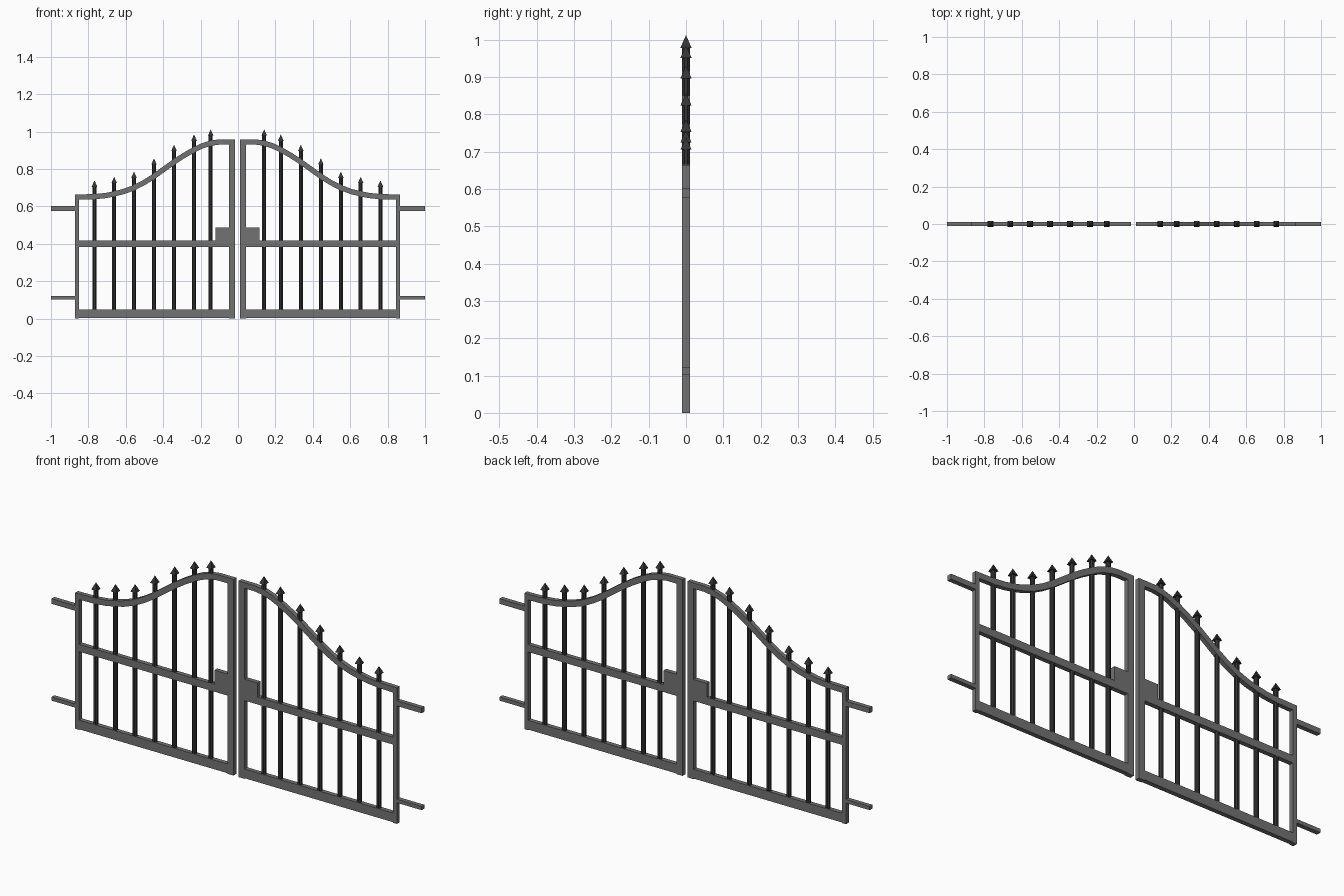
import bpy, bmesh, math
from mathutils import Vector, Matrix

if "Cube" in bpy.data.objects:
    bpy.data.objects.remove(bpy.data.objects["Cube"])

CX = -0.003          # plane between the two leaves
D = 0.011            # half depth of the frame

def material(name, v):
    m = bpy.data.materials.new(name)
    m.diffuse_color = (v, v, v, 1)
    m.use_nodes = True
    m.node_tree.nodes["Principled BSDF"].inputs["Base Color"].default_value = m.diffuse_color
    return m

GREY = material("frame_grey", 0.17)
DARK = material("bar_dark", 0.035)

def finish(name, bm, mat, mirror=True):
    me = bpy.data.meshes.new(name)
    bmesh.ops.recalc_face_normals(bm, faces=bm.faces)
    bm.to_mesh(me)
    bm.free()
    me.materials.append(mat)
    ob = bpy.data.objects.new(name, me)
    bpy.context.collection.objects.link(ob)
    if mirror:
        ob.location.x = CX
        ob.modifiers.new("other_leaf", 'MIRROR')
    return ob

def box(name, x0, x1, z0, z1, d=D, mirror=True):
    bm = bmesh.new()
    mat = Matrix.Translation(((x0 + x1) / 2, 0, (z0 + z1) / 2)) @ Matrix.Diagonal((x1 - x0, 2 * d, z1 - z0, 1))
    bmesh.ops.create_cube(bm, size=1, matrix=mat)
    return finish(name, bm, GREY, mirror)

# Frame of one leaf, mirrored to the other
box("outer_stile", 0.848, 0.869, 0, 0.664)
box("inner_stile", 0.0135, 0.046, 0, 0.958)
box("bottom_rail", 0.046, 0.848, 0.003, 0.048)
box("middle_rail", 0.046, 0.848, 0.382, 0.418)
box("lock_box", 0.046, 0.117, 0.40, 0.487)

# Swept top rail: rectangular section along an S-shaped path
path = [(0.855, 0.650), (0.765, 0.652), (0.705, 0.658), (0.659, 0.667), (0.61, 0.679),
        (0.553, 0.700), (0.50, 0.727), (0.446, 0.761), (0.339, 0.838), (0.285, 0.873),
        (0.232, 0.903), (0.19, 0.923), (0.143, 0.938), (0.10, 0.944), (0.04, 0.944)]
pts = [Vector((x, 0, z)) for x, z in path]
bm = bmesh.new()
rings = []
for i, p in enumerate(pts):
    t = (pts[min(i + 1, len(pts) - 1)] - pts[max(i - 1, 0)]).normalized()
    n = Vector((-t.z, 0, t.x)) * 0.014
    y = Vector((0, D, 0))
    rings.append([bm.verts.new(p + a * n + b * y) for a, b in ((1, 1), (1, -1), (-1, -1), (-1, 1))])
for a, b in zip(rings, rings[1:]):
    for k in range(4):
        bm.faces.new((a[k], a[(k + 1) % 4], b[(k + 1) % 4], b[k]))
bm.faces.new(rings[0])
bm.faces.new(rings[-1])
finish("curved_top_rail", bm, GREY)

# Vertical bars with pointed finials (x, height of tip)
bars = [(0.143, 1.012), (0.232, 0.985), (0.339, 0.93), (0.446, 0.857),
        (0.553, 0.786), (0.659, 0.758), (0.7645, 0.739)]
for i, (x, tip) in enumerate(bars, 1):
    base = tip - 0.034
    bm = bmesh.new()
    bmesh.ops.create_cone(bm, cap_ends=True, segments=8, radius1=0.0115, radius2=0.0115, depth=base - 0.03,
                          matrix=Matrix.Translation((x, 0, (base + 0.03) / 2)) @ Matrix.Rotation(math.pi / 8, 4, 'Z'))
    finish(f"bar_{i}", bm, DARK)
    bm = bmesh.new()
    bmesh.ops.create_cone(bm, cap_ends=True, segments=4, radius1=0.0212, radius2=0, depth=0.034,
                          matrix=Matrix.Translation((x, 0, base + 0.017)) @ Matrix.Rotation(math.pi / 4, 4, 'Z'))
    finish(f"finial_{i}", bm, DARK)

# Hinge arms reaching outwards on both sides
for side, x0, x1 in (("left", -1, -0.871), ("right", 0.865, 1)):
    box(f"upper_hinge_{side}", x0, x1, 0.576, 0.601, mirror=False)
    box(f"lower_hinge_{side}", x0, x1, 0.103, 0.121, mirror=False)
